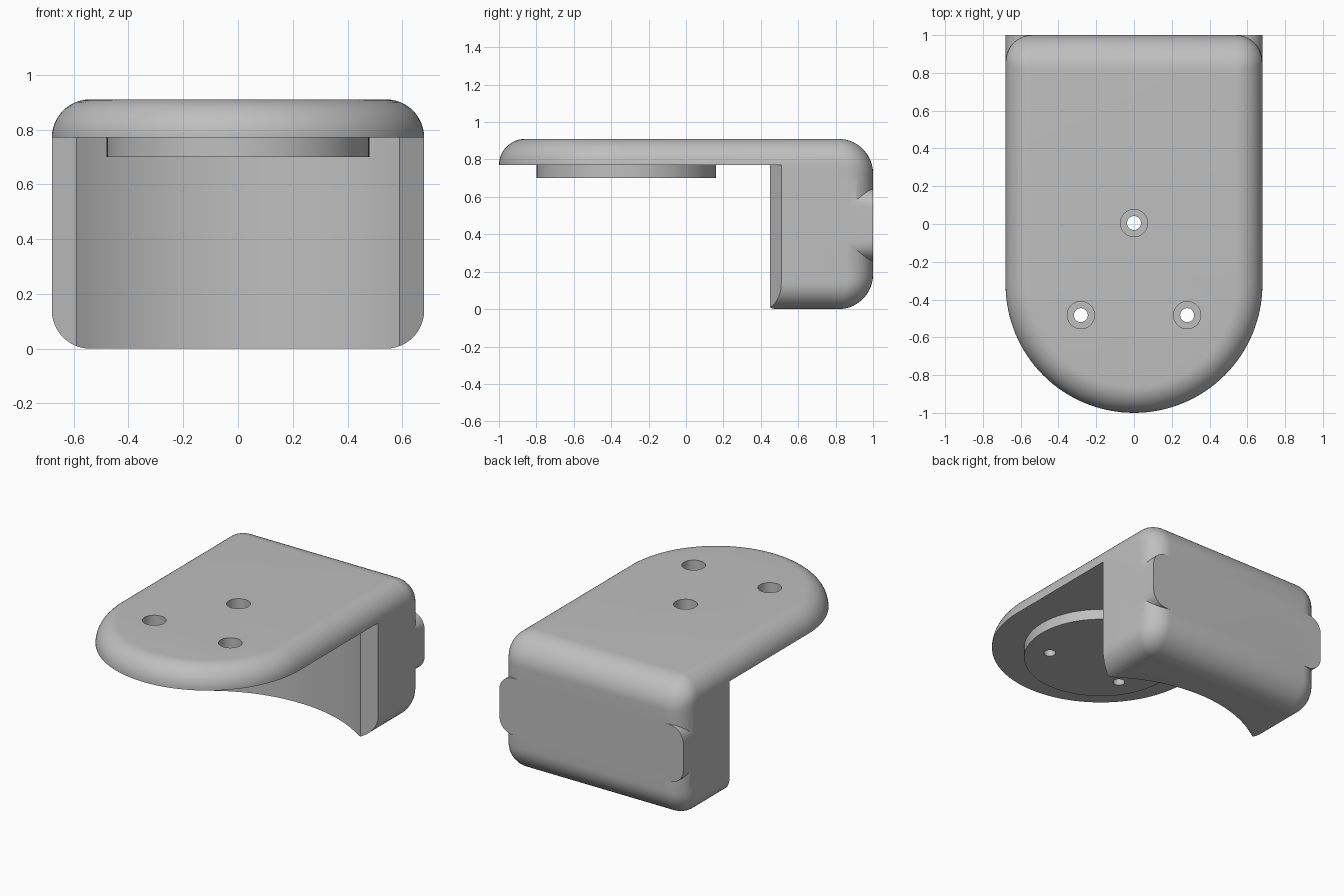
import bpy, bmesh, math

if "Cube" in bpy.data.objects:
    bpy.data.objects.remove(bpy.data.objects["Cube"])

CY = -0.32               # shared centre of the round front, disc and hollow
W, TOP, UNDER = 0.68, 0.91, 0.77

grey = bpy.data.materials.new("grey plastic")
grey.diffuse_color = (0.52, 0.52, 0.52, 1)
grey.use_nodes = True
grey.node_tree.nodes["Principled BSDF"].inputs["Base Color"].default_value = grey.diffuse_color


def loft(name, rings):
    """Closed solid through rings of equal point count."""
    bm = bmesh.new()
    vs = [[bm.verts.new(p) for p in ring] for ring in rings]
    n = len(vs[0])
    for a, b in zip(vs, vs[1:]):
        for i in range(n):
            j = (i + 1) % n
            bm.faces.new((a[i], a[j], b[j], b[i]))
    bm.faces.new(vs[0][::-1])
    bm.faces.new(vs[-1])
    bmesh.ops.recalc_face_normals(bm, faces=bm.faces)
    me = bpy.data.meshes.new(name)
    bm.to_mesh(me)
    bm.free()
    me.materials.append(grey)
    ob = bpy.data.objects.new(name, me)
    bpy.context.collection.objects.link(ob)
    return ob


def arc(cx, cy, r, a0, a1, n):
    return [(cx + r * math.cos(math.radians(a0 + (a1 - a0) * i / n)),
             cy + r * math.sin(math.radians(a0 + (a1 - a0) * i / n))) for i in range(n + 1)]


def cylinder(name, x, y, r, z0, z1, n=64):
    pts = arc(x, y, r, 0, 360, n)[:-1]
    return loft(name, [[(px, py, z) for px, py in pts] for z in (z0, z1)])


def combine(ob, tool, op):
    m = ob.modifiers.new(op, 'BOOLEAN')
    m.operation, m.object, m.solver = op, tool, 'EXACT'
    bpy.context.view_layer.objects.active = ob
    bpy.ops.object.modifier_apply(modifier=m.name)
    bpy.data.objects.remove(tool)


def inset(z, r):
    """How far a fillet of radius r pulls the wall in at height z."""
    d = max(r - z, r - (TOP - z), 0)
    return r - math.sqrt(max(r * r - d * d, 0))


def outline(z):
    s, b = inset(z, 0.14), inset(z, 0.185)
    w, yb, r = W - s, 1 - b, max(0.14 - s, 0.004)
    pts = (arc(0, CY, w, 180, 360, 64) + arc(w - r, yb - r, r, 0, 90, 10)
           + arc(-w + r, yb - r, r, 90, 180, 10))
    return [(x, y, z) for x, y in pts]


# Rounded body, full height
fillet = [0.185 * (1 - math.cos(math.pi / 2 * i / 14)) for i in range(15)]
levels = fillet + [TOP - z for z in reversed(fillet)]
bracket = loft("bracket", [outline(z) for z in levels])

# Hollow out under the plate, leaving the back block with a concave front
hollow = arc(0, CY, 0.97, 52.5, 127.5, 40)
plan = ([(0.83, -1.3), (0.83, 0.61)] + hollow + [(-0.83, 0.61), (-0.83, -1.3)])
combine(bracket, loft("hollow_cutter", [[(x, y, z) for x, y in plan] for z in (-0.2, UNDER)]),
        'DIFFERENCE')

# Flat pad that squares off the back corners at mid height
R = 0.1
pad = []
for sx, sz, a in ((1, 1, 0), (-1, 1, 90), (-1, -1, 180), (1, -1, 270)):
    pad += arc(sx * (W - R), 0.45 + sz * (0.19 - R), R, a, a + 90, 10)
combine(bracket, loft("back_pad", [[(x, y, z) for x, z in pad] for y in (0.8, 1.0)]), 'UNION')

# Locating disc under the plate
combine(bracket, cylinder("disc", 0, CY, 0.48, 0.70, 0.80, 96), 'UNION')

# Three counterbored screw holes
for k in range(3):
    a = math.radians(90 + 120 * k)
    x, y = 0.325 * math.cos(a), CY + 0.325 * math.sin(a)
    combine(bracket, cylinder("hole_cutter", x, y, 0.037, 0.5, 1.1, 32), 'DIFFERENCE')
    combine(bracket, cylinder("counterbore_cutter", x, y, 0.072, 0.79, 1.1, 40), 'DIFFERENCE')

bpy.ops.object.select_all(action='DESELECT')
bracket.select_set(True)
bpy.context.view_layer.objects.active = bracket
bpy.ops.object.shade_smooth_by_angle(angle=math.radians(30))
